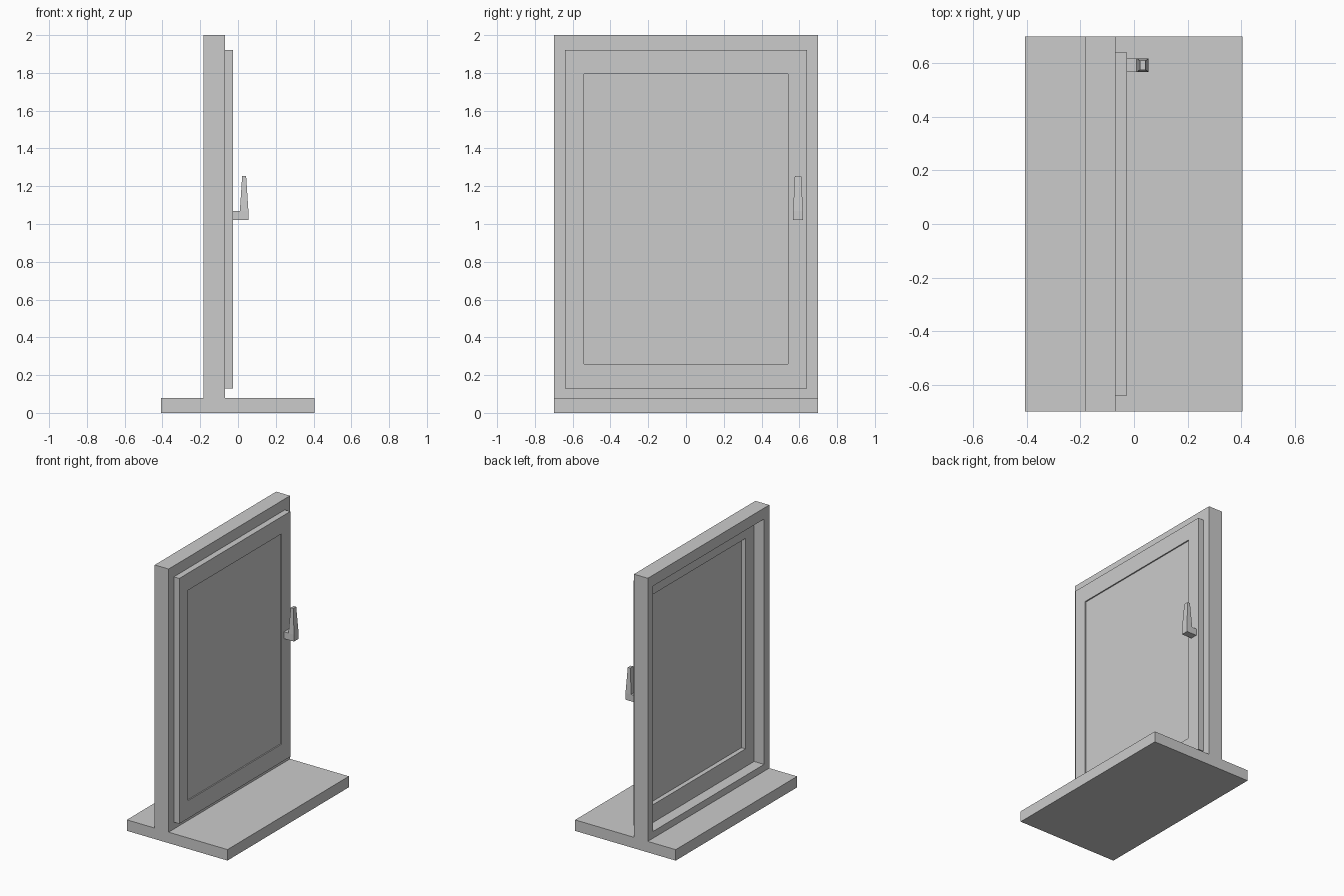
import bpy, bmesh

if "Cube" in bpy.data.objects:
    bpy.data.objects.remove(bpy.data.objects["Cube"])


def finish(name, bm):
    bmesh.ops.recalc_face_normals(bm, faces=bm.faces)
    mesh = bpy.data.meshes.new(name)
    bm.to_mesh(mesh)
    bm.free()
    obj = bpy.data.objects.new(name, mesh)
    bpy.context.collection.objects.link(obj)
    return obj


def box(name, x0, x1, y0, y1, z0, z1):
    bm = bmesh.new()
    for v in bmesh.ops.create_cube(bm, size=1)["verts"]:
        v.co.x = x1 if v.co.x > 0 else x0
        v.co.y = y1 if v.co.y > 0 else y0
        v.co.z = z1 if v.co.z > 0 else z0
    return finish(name, bm)


def cut(obj, y, z0, z1):
    """Cut a rectangular opening through the object along x."""
    cutter = box(obj.name + "_cutter", -1, 1, -y, y, z0, z1)
    cutter.hide_render = True
    cutter.hide_viewport = True
    mod = obj.modifiers.new("opening", "BOOLEAN")
    mod.operation = "DIFFERENCE"
    mod.solver = "EXACT"
    mod.object = cutter


# Outer frame and base: one inverted-T profile extruded across the width
bm = bmesh.new()
profile = [(-.407, 0), (.405, 0), (.405, .08), (-.07, .08),
           (-.07, 2), (-.182, 2), (-.182, .08), (-.407, .08)]
face = bm.faces.new([bm.verts.new((x, -.7, z)) for x, z in profile])
ext = bmesh.ops.extrude_face_region(bm, geom=[face])["geom"]
bmesh.ops.translate(bm, vec=(0, 1.4, 0),
                    verts=[e for e in ext if isinstance(e, bmesh.types.BMVert)])
cut(finish("frame_and_base", bm), .64, .13, 1.92)

# Sash seated in the frame opening, standing proud on one side
cut(box("sash", -.102, -.026, -.64, .64, .13, 1.92), .54, .26, 1.795)

# Glass pane, shallow recess on the handle side
box("glass_pane", -.069, -.035, -.54, .54, .26, 1.795)

# Handle: block with a stem pulled to the sash and a tapered grip pulled up
bm = bmesh.new()
for v in bmesh.ops.create_cube(bm, size=1)["verts"]:
    v.co.x = .055 if v.co.x > 0 else .010
    v.co.y = .619 if v.co.y > 0 else .567
    v.co.z = 1.07 if v.co.z > 0 else 1.02
bm.normal_update()
stem = next(f for f in bm.faces if f.normal.x < -.9)
top = next(f for f in bm.faces if f.normal.z > .9)
stem = bmesh.ops.extrude_discrete_faces(bm, faces=[stem])["faces"][0]
for v in stem.verts:
    v.co.x = -.026
top = bmesh.ops.extrude_discrete_faces(bm, faces=[top])["faces"][0]
for v in top.verts:
    v.co = (.043 if v.co.x > .03 else .022, .610 if v.co.y > .593 else .576, 1.255)
finish("handle", bm)
